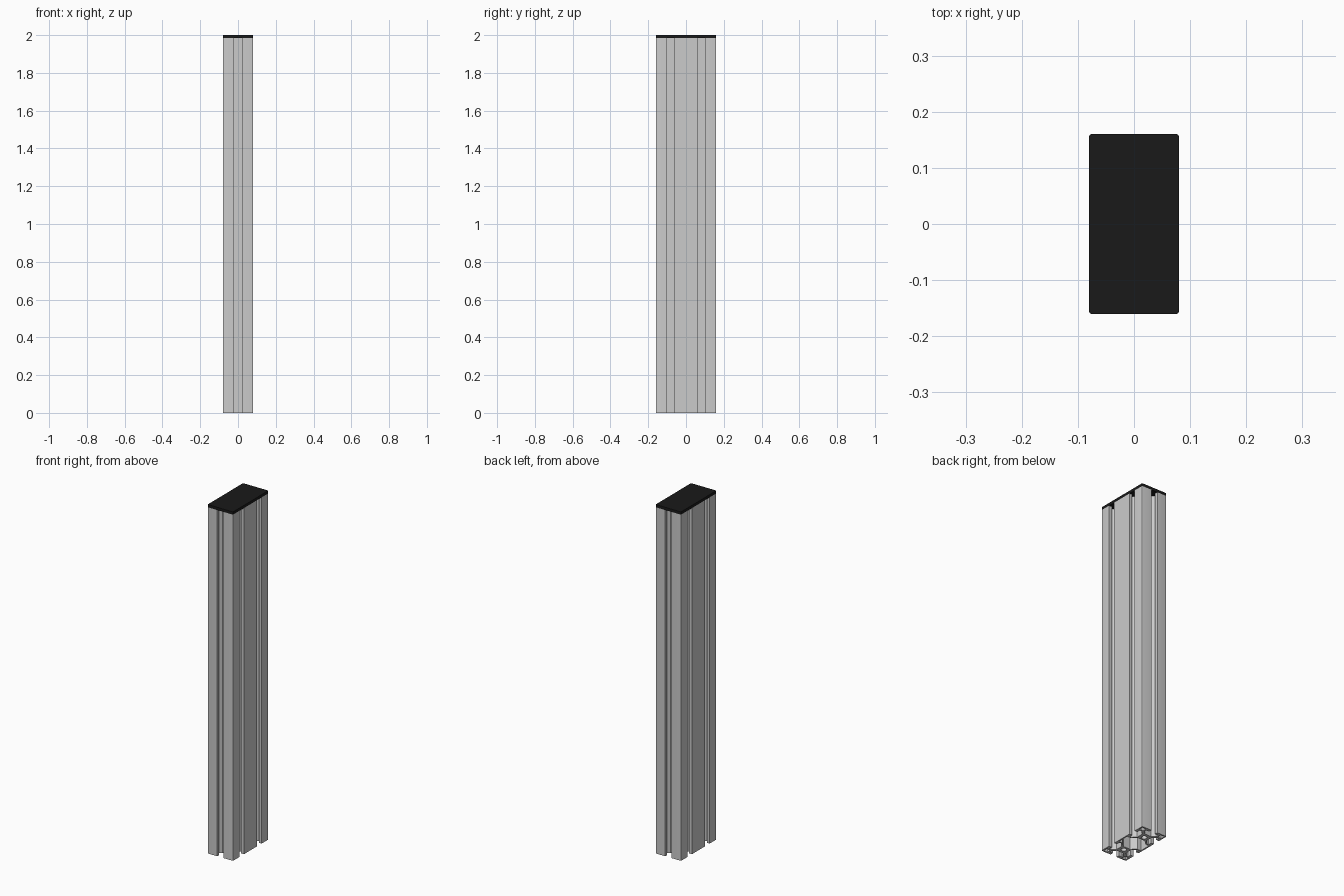
import bpy
import math

if "Cube" in bpy.data.objects:
    bpy.data.objects.remove(bpy.data.objects["Cube"])

S = 0.004          # cross-section unit: 40 x 80 units -> 0.16 x 0.32
HEIGHT = 2.0
CAP = 0.016


def rounded_corner(cx, cy, r, steps=4):
    """Quarter arc from +x to +y around a centre."""
    return [(cx + r * math.cos(math.pi / 2 * i / steps),
             cy + r * math.sin(math.pi / 2 * i / steps)) for i in range(steps + 1)]


def mirror_loop(quarter):
    """Turn a +x +y quarter path into a closed, symmetric loop."""
    half = quarter + [(-x, y) for x, y in reversed(quarter)]
    return half + [(-x, -y) for x, y in half]


def circle(cx, cy, r, n=24):
    return [(cx + r * math.cos(2 * math.pi * i / n),
             cy + r * math.sin(2 * math.pi * i / n)) for i in range(n)]


def extrude_profile(name, loops, z0, z1):
    """Fill nested loops (inner ones become holes) and extrude them upward."""
    curve = bpy.data.curves.new(name, 'CURVE')
    curve.dimensions = '2D'
    curve.fill_mode = 'BOTH'
    curve.extrude = (z1 - z0) / 2
    for loop in loops:
        spline = curve.splines.new('POLY')
        spline.points.add(len(loop) - 1)
        for point, (x, y) in zip(spline.points, loop):
            point.co = (x * S, y * S, 0, 1)
        spline.use_cyclic_u = True
    obj = bpy.data.objects.new(name, curve)
    bpy.context.collection.objects.link(obj)
    obj.location.z = (z0 + z1) / 2
    bpy.ops.object.select_all(action='DESELECT')
    obj.select_set(True)
    bpy.context.view_layer.objects.active = obj
    bpy.ops.object.convert(target='MESH')
    obj = bpy.context.object
    bpy.ops.object.shade_smooth_by_angle(angle=math.radians(30))
    return obj


# Outer outline with T-slots: two on each long side, one on each short side
corner = rounded_corner(19, 39, 1)
side_slot = [(20, 15), (15.5, 15), (15.5, 10), (13, 10), (7.5, 15),
             (7.5, 25), (13, 30), (15.5, 30), (15.5, 25), (20, 25)]
end_slot = [(5, 40), (5, 35.5), (10, 35.5), (10, 33), (5, 27.5)]
loops = [mirror_loop(side_slot + corner + end_slot)]

# Large central chamber between the two cores
loops.append(mirror_loop([(18, 8), (12.3, 8), (5.5, 14)]))

# Core bores and hollow corner cells
for sy in (1, -1):
    loops.append(circle(0, sy * 20, 3.6))
    for sx in (1, -1):
        cell = [(18, 32), (18, 38), (12, 38), (12, 34), (14, 32)]
        loops.append([(sx * x, sy * y) for x, y in cell])

extrude_profile("slotted_column", loops, 0, HEIGHT - CAP)

# Black end cap
cap = extrude_profile("end_cap", [mirror_loop(corner)], HEIGHT - CAP, HEIGHT)
black = bpy.data.materials.new("black_plastic")
black.diffuse_color = (0.01, 0.01, 0.01, 1)
black.use_nodes = True
black.node_tree.nodes["Principled BSDF"].inputs["Base Color"].default_value = black.diffuse_color
cap.data.materials.append(black)
